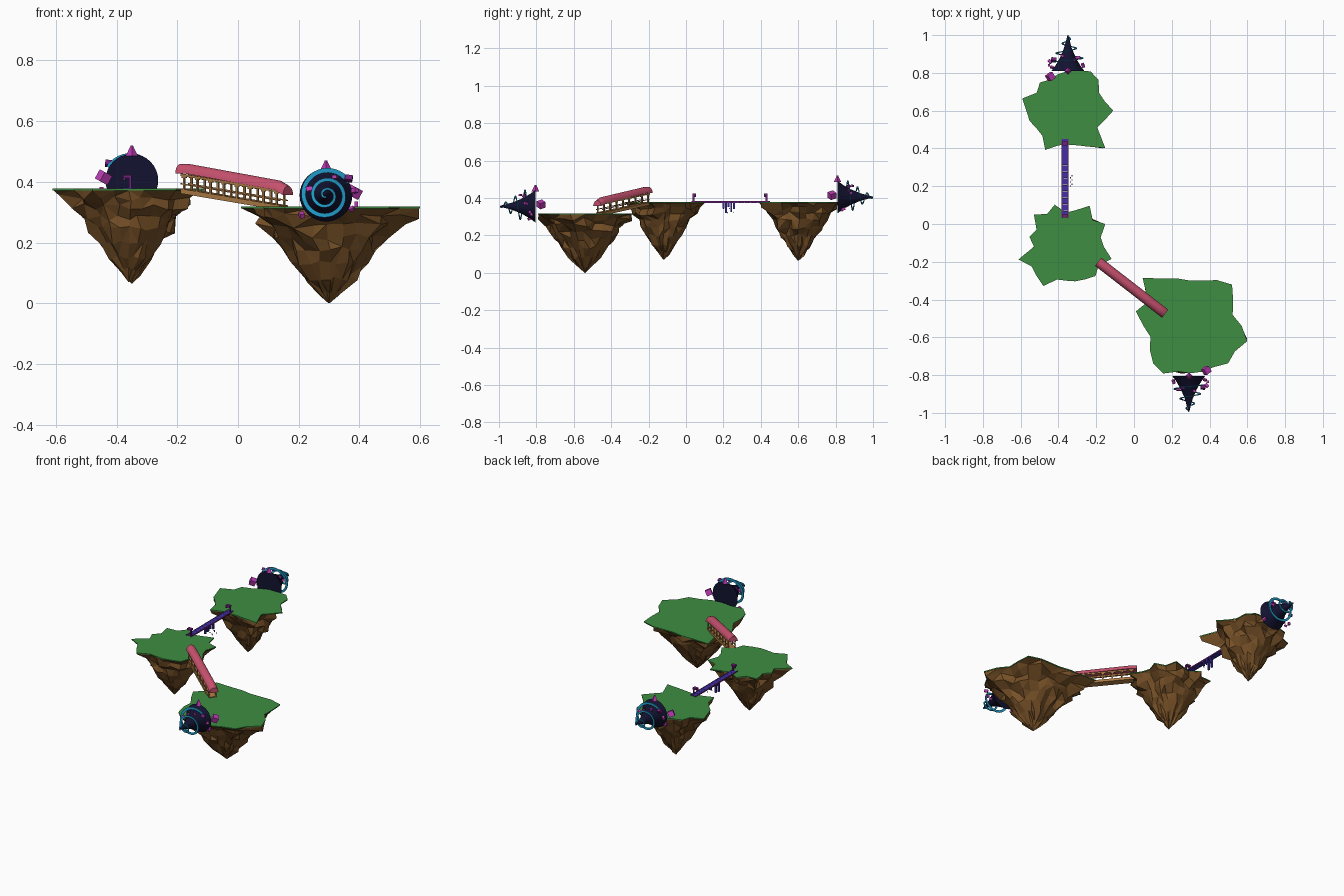
import bpy, bmesh, random
from math import sin, cos, pi, atan2
from mathutils import Vector, Matrix

cube = bpy.data.objects.get("Cube")
if cube:
    bpy.data.objects.remove(cube)
random.seed(4)


def material(name, r, g, b):
    m = bpy.data.materials.new(name)
    m.use_nodes = True
    m.diffuse_color = (r, g, b, 1)
    node = next(n for n in m.node_tree.nodes if n.type == 'BSDF_PRINCIPLED')
    node.inputs["Base Color"].default_value = (r, g, b, 1)
    node.inputs["Roughness"].default_value = 0.9
    return m


GRASS = material("grass green", .05, .27, .055)
ROCK = material("rock brown", .18, .08, .02)
NAVY = material("dark navy", .006, .006, .03)
TEAL = material("portal blue", .015, .33, .58)
MAGENTA = material("crystal magenta", .52, .045, .47)
PURPLE = material("deep purple", .17, .015, .2)
PINK = material("roof pink", .58, .085, .16)
WOOD = material("tan wood", .42, .2, .06)
BLUE = material("bridge blue", .05, .03, .38)


def make(name, bm, mat, smooth=False):
    bmesh.ops.recalc_face_normals(bm, faces=bm.faces[:])
    mesh = bpy.data.meshes.new(name)
    bm.to_mesh(mesh)
    bm.free()
    mesh.materials.append(mat)
    ob = bpy.data.objects.new(name, mesh)
    bpy.context.scene.collection.objects.link(ob)
    if smooth:
        bpy.ops.object.select_all(action='DESELECT')
        bpy.context.view_layer.objects.active = ob
        ob.select_set(True)
        bpy.ops.object.shade_smooth_by_angle()
    return ob


def loft(name, rings, mat, smooth=False):
    """Skin closed rings of points and cap both ends."""
    bm = bmesh.new()
    rows = [[bm.verts.new(p) for p in ring] for ring in rings]
    n = len(rows[0])
    for a, b in zip(rows, rows[1:]):
        for i in range(n):
            j = (i + 1) % n
            bm.faces.new((a[i], a[j], b[j], b[i]))
    bm.faces.new(rows[0])
    bm.faces.new(rows[-1])
    return make(name, bm, mat, smooth)


def add_box(bm, at, size, rot=None):
    m = Matrix.Translation(at) @ (rot or Matrix()) @ Matrix.Diagonal((*size, 1))
    bmesh.ops.create_cube(bm, size=1, matrix=m)


# Floating islands: jagged grass plate over a faceted rock cone
def island(name, x, y, top, tip, radii):
    n = len(radii)

    def ring(z, scale, blend, rough):
        pts = []
        for i, r in enumerate(radii):
            r = (r * (1 - blend) + sum(radii) / n * blend) / 100
            r *= scale * random.uniform(1 - rough, 1 + rough)
            a = 2 * pi * (i + random.uniform(-1, 1) * rough * 2) / n
            dz = random.uniform(-1, 1) * rough * .09
            pts.append((x + r * cos(a), y + r * sin(a), z + dz))
        return pts

    loft(name + "_grass", [ring(top, 1, 0, 0), ring(top - .006, 1, 0, 0)], GRASS)
    rings = [ring(top - .006, .99, 0, 0)]
    for t, s in ((.1, .9), (.2, .78), (.31, .68), (.44, .57), (.58, .45), (.74, .31), (.88, .14)):
        rings.append(ring(top + (tip - top) * t, s, min(t * 1.5, .8), .13))
    rings.append(ring(tip, .008, 1, 0))
    rock = loft(name + "_rock", rings, ROCK)
    bm = bmesh.new()
    bm.from_mesh(rock.data)
    bmesh.ops.triangulate(bm, faces=[f for f in bm.faces if random.random() < .6])
    bm.to_mesh(rock.data)
    bm.free()


island("back_island", -.35, .6, .378, .065,
       (24, 20, 19, 23, 24, 22, 21, 20, 19, 21, 19, 25,
        22, 21, 19, 19, 24, 19, 18, 19, 22, 28, 18, 20))
island("middle_island", -.36, -.12, .378, .07,
       (20, 19, 24, 20, 25, 20, 18, 23, 20, 24, 18, 20,
        17, 26, 21, 22, 24, 18, 18, 19, 20, 22, 20, 25))
island("front_island", .3, -.54, .318, 0,
       (27, 23, 26, 31, 28, 25, 24, 26, 29, 36, 26, 30,
        25, 22, 25, 28, 29, 25, 25, 25, 25, 28, 27, 31))


# Portals: flared cone, loose flat spiral and floating crystals
def portal(name, x, y, z, out):
    def place(u, v, w):
        return Vector((x - out * u, y + out * v, z + w))

    profile = ((0, .087), (.03, .065), (.07, .042), (.12, .021), (.19, .002))
    loft(name + "_funnel", [[place(r * cos(a * pi / 16), v, r * sin(a * pi / 16))
                             for a in range(32)] for v, r in profile], NAVY, True)

    steps, turns, ribbon = 90, 2.7, []
    for k in range(steps + 1):
        t = k / steps
        a = t * turns * 2 * pi + .5
        r = .083 * (1 - t) + .004
        w = .008 * (1 - .6 * t)
        v = .045 + .14 * t
        ribbon.append([place(q * cos(a), v + d, q * sin(a))
                       for q, d in ((r - w, 0), (r + w, 0), (r + w, .004), (r - w, .004))])
    loft(name + "_spiral", ribbon, TEAL, True)

    crystals, shards = bmesh.new(), bmesh.new()
    add_box(crystals, place(.093, -.03, .01), (.034,) * 3,
            Matrix.Rotation(.5, 4, 'Y') @ Matrix.Rotation(.6, 4, 'Z'))
    bmesh.ops.create_cone(crystals, cap_ends=True, segments=4, radius1=.02, radius2=.004,
                          depth=.034, matrix=Matrix.Translation(place(0, 0, .097)))
    spots = ((.1, .03, -.03), (.095, .05, .015), (.075, .06, .055), (.085, .02, -.045),
             (-.08, .03, -.065), (-.03, .06, .03), (.03, .08, .06), (-.055, .07, .02))
    for i, spot in enumerate(spots):
        rot = Matrix.Rotation(i * 1.3, 4, 'X') @ Matrix.Rotation(i * .7, 4, 'Y')
        s = .012 + .003 * (i % 3)
        add_box(shards if i % 3 == 2 else crystals, place(*spot), (s, s, s * 1.4), rot)
    make(name + "_crystals", crystals, MAGENTA)
    make(name + "_shards", shards, PURPLE)


portal("front_portal", .29, -.805, .356, -1)
portal("back_portal", -.35, .81, .405, 1)

# Covered bridge: sloping deck, posts, rails and barrel roof
start, end = Vector((-.19, -.2, 0)), Vector((.165, -.475, 0))
along = end - start
side = Vector((-along.y, along.x, 0)).normalized()


def on_bridge(s, lateral, z):
    p = start + along * s + side * lateral
    p.z = z
    return p


def deck_z(s):
    return .38 - .06 * s


def roof_z(s):
    return .428 - .065 * max(0, s - .08) - .012 * max(0, s - .92) / .08


def bar(name, lateral, width, low, high, mat):
    loft(name, [[on_bridge(s, lateral + u * width, deck_z(s) + h)
                 for u, h in ((-1, low), (1, low), (1, high), (-1, high))]
                for s in (.04, .96)], mat)


bar("covered_bridge_deck", 0, .023, -.016, 0, WOOD)
for label, lat in (("left", .02), ("right", -.02)):
    bar(label + "_handrail", lat, .002, .014, .018, WOOD)
    bar(label + "_roof_beam", lat, .003, .042, .05, WOOD)
posts = bmesh.new()
turn = Matrix.Rotation(atan2(along.y, along.x), 4, 'Z')
for i in range(8):
    s = .07 + i * .86 / 7
    for lat in (-.02, .02):
        add_box(posts, on_bridge(s, lat, deck_z(s) + .023), (.007, .006, .05), turn)
        add_box(posts, on_bridge(s, lat, deck_z(s) + .04), (.018, .005, .006), turn)
make("covered_bridge_posts", posts, WOOD)
loft("covered_bridge_roof",
     [[on_bridge(s, .027 * cos(a * pi / 10), roof_z(s) + .031 * sin(a * pi / 10))
       for a in range(11)] for s in (0, .04, .08, .3, .6, .92, .97, 1)], PINK, True)

# Flat bridge: blue deck with purple edging, hooked posts and dangling pieces
BX, TOP = -.365, .38
deck, trim, hang = bmesh.new(), bmesh.new(), bmesh.new()
for i in range(12):
    add_box(deck, (BX, .053 + i * .0345, TOP - .002), (.03, .033, .007))
for dx in (-.016, .016):
    add_box(trim, (BX + dx, .24, TOP - .001), (.004, .42, .008))
for y, d in ((.04, 1), (.43, -1)):
    add_box(trim, (BX + .01, y, TOP + .02), (.007, .009, .042))
    add_box(trim, (BX, y + .004 * d, TOP + .038), (.027, .02, .01))
    add_box(trim, (BX - .01, y + .008 * d, TOP + .03), (.008, .009, .01))
for i, drop in enumerate((.035, .06, .028, .055, .04)):
    add_box(hang, (BX + .012 * (-1) ** i, .2 + i * .014, TOP - drop / 2), (.01, .01, drop))
for i in range(6):
    add_box(hang, (BX + .03 + .006 * (i % 2), .2 + i * .011, TOP - .035 - .012 * (i % 3)),
            (.005, .005, .005), Matrix.Rotation(i, 4, 'X'))
make("flat_bridge_deck", deck, BLUE)
make("flat_bridge_trim", trim, PURPLE)
make("flat_bridge_hanging_pieces", hang, BLUE)
